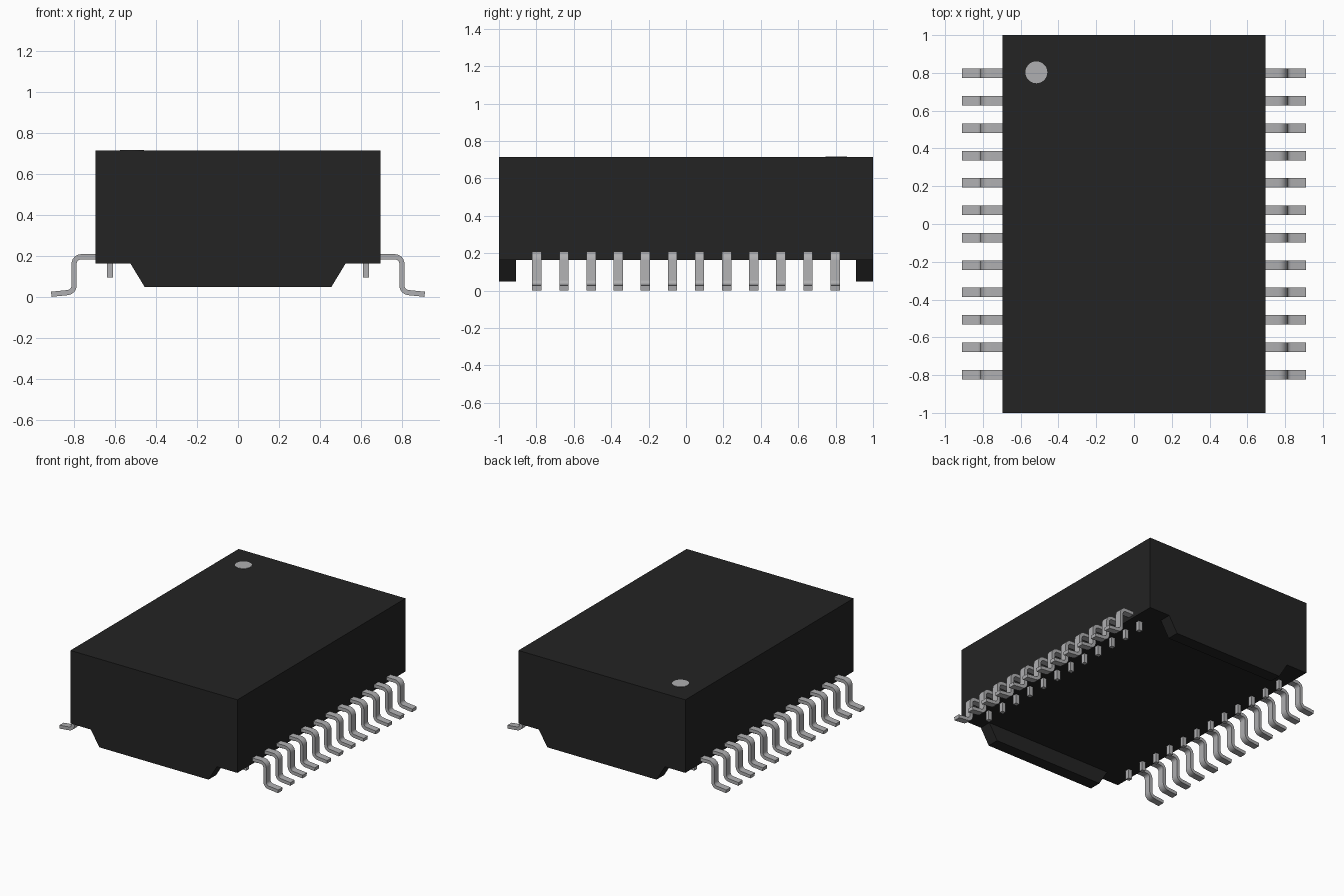
import bpy, bmesh, math
from mathutils import Vector

if "Cube" in bpy.data.objects:
    bpy.data.objects.remove(bpy.data.objects["Cube"])


def material(name, r, g, b):
    m = bpy.data.materials.new(name)
    m.diffuse_color = (r, g, b, 1)
    m.use_nodes = True
    m.node_tree.nodes["Principled BSDF"].inputs["Base Color"].default_value = m.diffuse_color
    return m


BLACK = material("black plastic", 0.017, 0.017, 0.017)
METAL = material("tinned metal", 0.43, 0.43, 0.44)


def extrude_profile(name, profile, y0, y1, mat):
    """Closed (x, z) outline extruded along y."""
    bm = bmesh.new()
    face = bm.faces.new([bm.verts.new((x, y0, z)) for x, z in profile])
    res = bmesh.ops.extrude_face_region(bm, geom=[face])
    moved = [v for v in res["geom"] if isinstance(v, bmesh.types.BMVert)]
    bmesh.ops.translate(bm, verts=moved, vec=(0, y1 - y0, 0))
    bmesh.ops.recalc_face_normals(bm, faces=bm.faces)
    me = bpy.data.meshes.new(name)
    bm.to_mesh(me)
    bm.free()
    me.materials.append(mat)
    ob = bpy.data.objects.new(name, me)
    bpy.context.collection.objects.link(ob)
    return ob


def arc(cx, cz, r, a0, a1, n=6):
    angles = [math.radians(a0 + (a1 - a0) * i / n) for i in range(n + 1)]
    return [(cx + r * math.cos(a), cz + r * math.sin(a)) for a in angles]


def thicken(path, t):
    """Offset a centreline to both sides to make a strip outline."""
    left, right = [], []
    for i, p in enumerate(path):
        a = Vector(path[max(i - 1, 0)])
        b = Vector(path[min(i + 1, len(path) - 1)])
        d = (b - a).normalized()
        n = Vector((-d.y, d.x)) * t / 2
        left.append(tuple(Vector(p) + n))
        right.append(tuple(Vector(p) - n))
    return left + right[::-1]


def rect(x0, x1, z0, z1):
    return [(x0, z0), (x1, z0), (x1, z1), (x0, z1)]


# Body block and the two tapered end feet underneath
extrude_profile("body", rect(-0.695, 0.695, 0.165, 0.715), -1, 1, BLACK)
foot = [(-0.525, 0.165), (-0.455, 0.05), (0.455, 0.05), (0.525, 0.165)]
extrude_profile("front_foot", foot, -1, -0.91, BLACK)
extrude_profile("back_foot", foot, 0.91, 1, BLACK)

# Pin one marker dot
bpy.ops.mesh.primitive_cylinder_add(vertices=48, radius=0.058, depth=0.004,
                                    location=(-0.517, 0.803, 0.7155))
dot = bpy.context.object
dot.name = "marker_dot"
dot.data.materials.append(METAL)

# Gull-wing leads and short inner stubs, twelve per side
path = ([(0.67, 0.197)] + arc(0.764, 0.162, 0.035, 90, 0)
        + arc(0.834, 0.057, 0.035, 180, 265) + [(0.91, 0.014)])
lead = thicken(path, 0.025)
stub = rect(0.608, 0.638, 0.095, 0.17)
for side, label in ((-1, "left"), (1, "right")):
    for i in range(12):
        y = (i - 5.5) * 0.145
        for part, outline, half in (("lead", lead, 0.025), ("stub", stub, 0.015)):
            ob = extrude_profile(f"{label}_{part}_{i + 1}",
                                 [(side * x, z) for x, z in outline],
                                 y - half, y + half, METAL)
            if part == "lead":
                bpy.ops.object.select_all(action="DESELECT")
                ob.select_set(True)
                bpy.context.view_layer.objects.active = ob
                bpy.ops.object.shade_smooth_by_angle(angle=math.radians(30))
